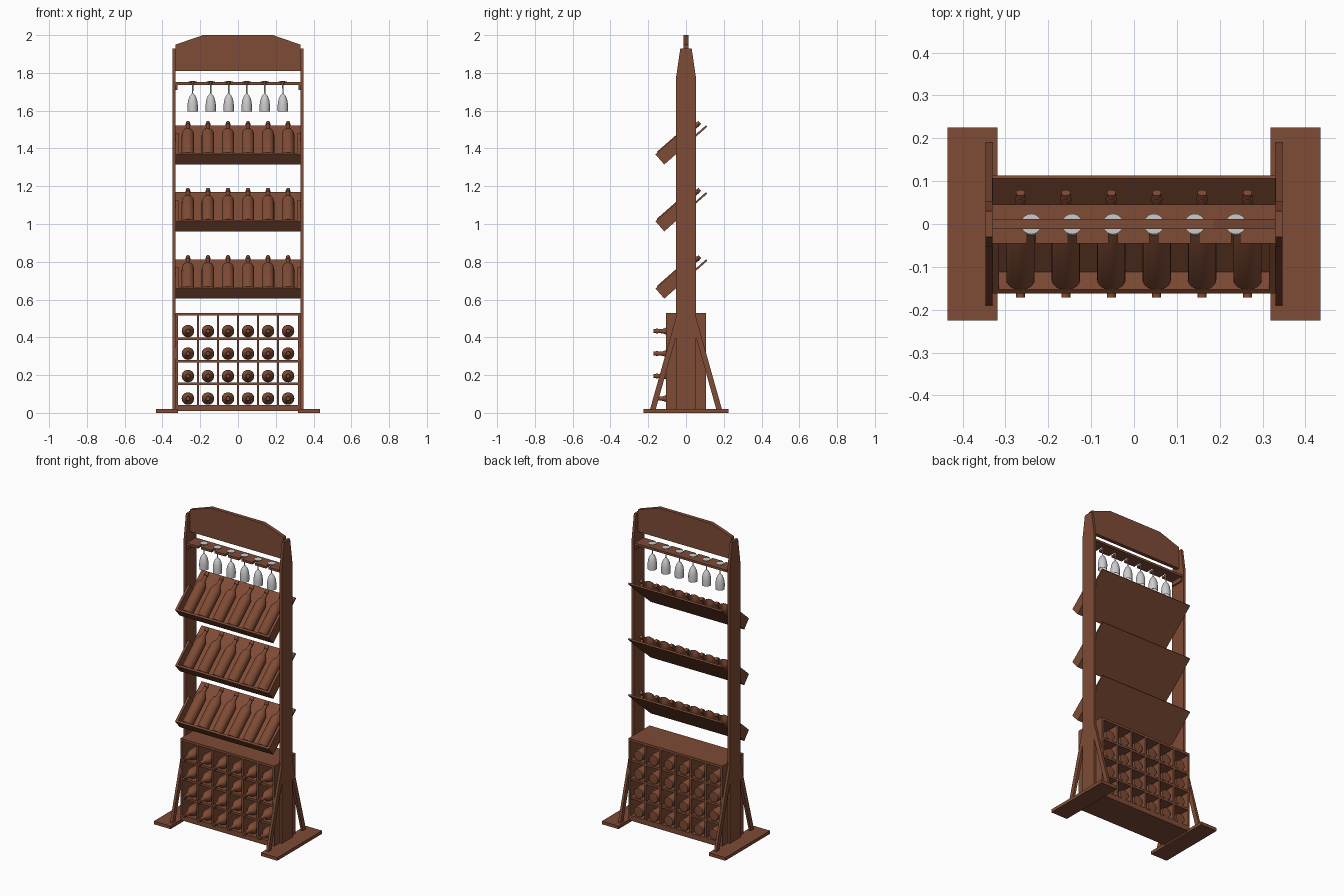
import bpy, bmesh, math
from mathutils import Matrix, Vector

if "Cube" in bpy.data.objects:
    bpy.data.objects.remove(bpy.data.objects["Cube"])

wood = bpy.data.materials.new("wood")
wood.diffuse_color = (0.21, 0.07, 0.035, 1)
wood.use_nodes = True
wood.node_tree.nodes["Principled BSDF"].inputs["Base Color"].default_value = wood.diffuse_color


def make(name, bm, mat=wood, smooth=False):
    bmesh.ops.recalc_face_normals(bm, faces=bm.faces)
    me = bpy.data.meshes.new(name)
    bm.to_mesh(me)
    bm.free()
    ob = bpy.data.objects.new(name, me)
    bpy.context.collection.objects.link(ob)
    if mat:
        me.materials.append(mat)
    if smooth:
        bpy.ops.object.select_all(action='DESELECT')
        ob.select_set(True)
        bpy.context.view_layer.objects.active = ob
        bpy.ops.object.shade_smooth_by_angle(angle=math.radians(35))
    return ob


def add_box(bm, x0, x1, y0, y1, z0, z1, mat=Matrix()):
    m = mat @ Matrix.Translation(((x0 + x1) / 2, (y0 + y1) / 2, (z0 + z1) / 2))
    m = m @ Matrix.Diagonal((x1 - x0, y1 - y0, z1 - z0, 1))
    bmesh.ops.create_cube(bm, size=1, matrix=m)


def box(name, *dims):
    bm = bmesh.new()
    add_box(bm, *dims)
    return make(name, bm)


def prism(name, pts, extrude):
    """Flat outline of 3D points pushed along a vector."""
    bm = bmesh.new()
    f = bm.faces.new([bm.verts.new(p) for p in pts])
    r = bmesh.ops.extrude_face_region(bm, geom=[f])
    bmesh.ops.translate(bm, vec=extrude, verts=[v for v in r["geom"] if isinstance(v, bmesh.types.BMVert)])
    return make(name, bm)


def lathe(name, profile, matrix, mat=wood, steps=24):
    bm = bmesh.new()
    vs = [bm.verts.new((r, 0, z)) for r, z in profile]
    es = [bm.edges.new(p) for p in zip(vs, vs[1:])]
    bmesh.ops.spin(bm, geom=vs + es, cent=(0, 0, 0), axis=(0, 0, 1), angle=math.tau, steps=steps)
    bmesh.ops.remove_doubles(bm, verts=bm.verts, dist=1e-5)
    bm.transform(matrix)
    return make(name, bm, mat, True)


BOTTLE = [(0, 0.004), (0.026, 0), (0.031, 0.001), (0.033, 0.005), (0.033, 0.175), (0.031, 0.188),
          (0.025, 0.202), (0.016, 0.214), (0.012, 0.226), (0.0105, 0.25), (0.013, 0.251),
          (0.013, 0.261), (0.0105, 0.262), (0.0105, 0.275), (0, 0.275)]
GLASS = [(0, 0.163), (0.024, 0.163), (0.024, 0.161), (0.008, 0.157), (0.0035, 0.15), (0.003, 0.1),
         (0.006, 0.093), (0.015, 0.083), (0.023, 0.064), (0.0275, 0.035), (0.027, 0),
         (0.0255, 0), (0.026, 0.035), (0.0215, 0.063), (0.013, 0.081), (0, 0.09)]
COLS = [-0.265 + 0.106 * i for i in range(6)]

# uprights, feet and diagonal braces
for s, side in ((-1, "left"), (1, "right")):
    x, t = s * 0.33, Vector((s * 0.016, 0, 0))
    prism(side + "_post", [(x, y, z) for y, z in ((-0.052, 0.0), (0.052, 0.0), (0.052, 1.78),
          (0.03, 1.93), (-0.03, 1.93), (-0.052, 1.78))], t)
    box(side + "_foot", min(s * 0.318, s * 0.435), max(s * 0.318, s * 0.435), -0.225, 0.225, 0, 0.02)
    for f, end in ((-1, "front"), (1, "back")):
        prism(f"{side}_{end}_brace", [(x, f * y, z) for y, z in ((0.19, 0.02), (0.16, 0.02),
              (0.052, 0.405), (0.052, 0.51))], t)
    box(side + "_rack_cleat", min(x, s * 0.32), max(x, s * 0.32), -0.04, 0.04, 1.71, 1.737)

# shaped header board
prism("header_board", [(x, -0.012, z) for x, z in ((-0.33, 1.81), (0.33, 1.81), (0.33, 1.95),
      (0.185, 2.0), (-0.185, 2.0), (-0.33, 1.95))], Vector((0, 0.024, 0)))

# stemware rack: comb board with slots open to the front
gx = [-0.24 + 0.0955 * i for i in range(6)]
outline = [(-0.33, 0.045), (-0.33, -0.045)]
for x in gx:
    outline += [(x - 0.01, -0.045), (x - 0.01, 0.012), (x + 0.01, 0.012), (x + 0.01, -0.045)]
outline += [(0.33, -0.045), (0.33, 0.045)]
prism("glass_rack", [(x, y, 1.737) for x, y in outline], Vector((0, 0, 0.014)))
for i, x in enumerate(gx):
    lathe(f"wine_glass_{i + 1}", GLASS, Matrix.Translation((x, 0, 1.595)), None)

# tilted display trays with bottles leaning back
for k, z in enumerate((0.605, 0.961, 1.315)):
    m = Matrix.Translation((0, -0.115, z)) @ Matrix.Rotation(math.radians(41.3), 4, 'X')
    for name, dims in (("back_board", (-0.33, 0.33, 0, 0.303, 0, 0.01)),
                       ("front_lip", (-0.33, 0.33, 0, 0.012, 0.01, 0.071)),
                       ("left_end", (-0.33, -0.315, 0.012, 0.172, 0.01, 0.071)),
                       ("right_end", (0.315, 0.33, 0.012, 0.172, 0.01, 0.071))):
        bm = bmesh.new()
        add_box(bm, *dims, mat=m)
        make(f"tray_{k + 1}_{name}", bm)
    for i, x in enumerate(COLS):
        lie = Matrix.Translation((x, 0.013, 0.043)) @ Matrix.Rotation(math.radians(-90), 4, 'X')
        lathe(f"tray_{k + 1}_bottle_{i + 1}", BOTTLE, m @ lie)

# bottle cabinet: open grid, necks facing forward
D = 0.107
for s, side in ((-1, "left"), (1, "right")):
    box(side + "_cabinet_side", min(s * 0.318, s * 0.331), max(s * 0.318, s * 0.331), -D, D, 0.0, 0.53)
box("cabinet_top", -0.318, 0.318, -D, D, 0.515, 0.53)
box("cabinet_bottom", -0.318, 0.318, -D, D, 0.01, 0.043)
for i in range(5):
    x = -0.212 + 0.106 * i
    box(f"cabinet_divider_{i + 1}", x - 0.006, x + 0.006, -D, D, 0.043, 0.515)
for r in range(4):
    top = 0.043 + 0.119 * r
    if r:
        box(f"cabinet_shelf_{r}", -0.318, 0.318, -D + 0.001, D - 0.001, top - 0.014, top)
    for i, x in enumerate(COLS):
        lie = Matrix.Translation((x, 0.103, top + 0.033)) @ Matrix.Rotation(math.radians(90), 4, 'X')
        lathe(f"cabinet_bottle_{r + 1}_{i + 1}", BOTTLE, lie)
